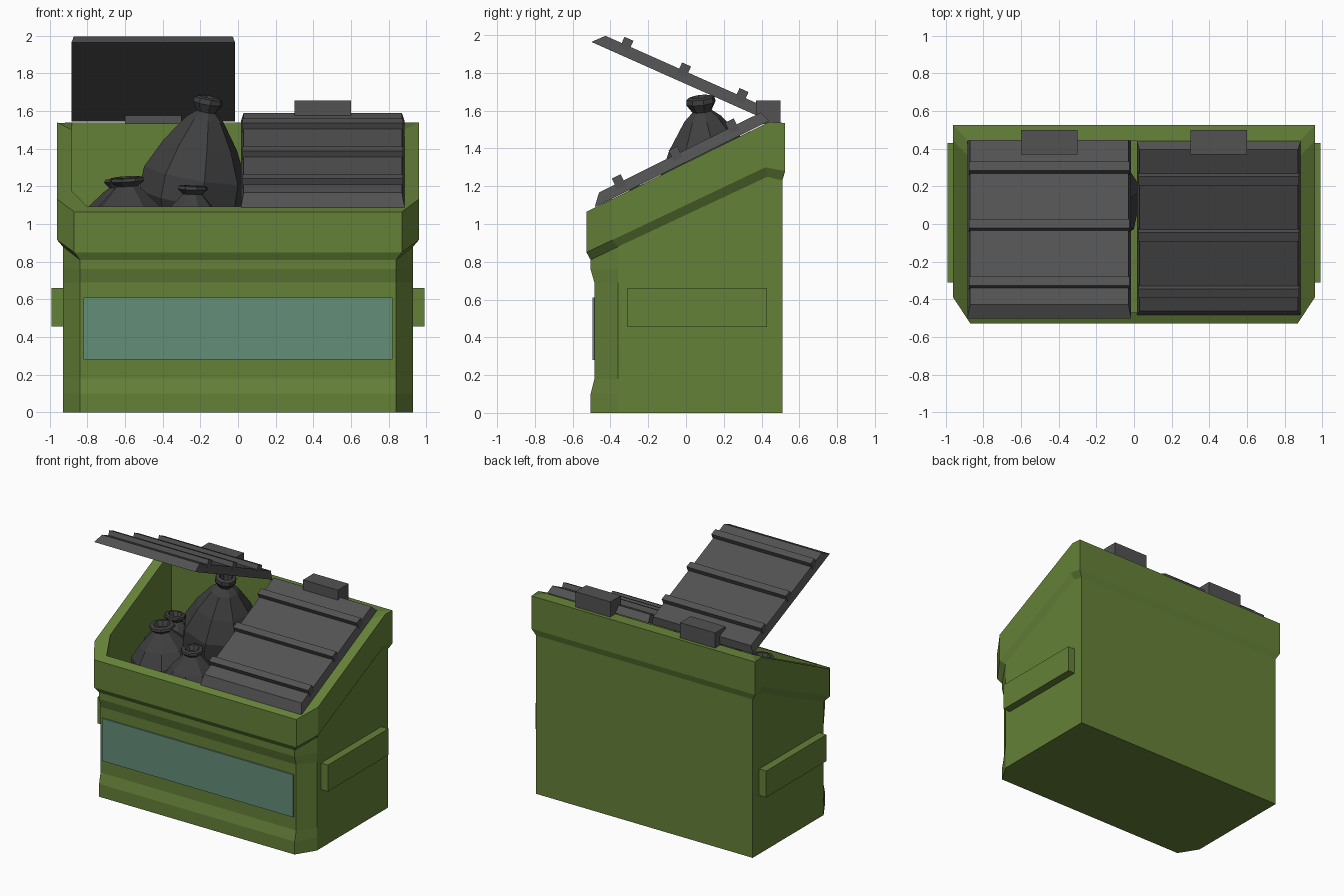
import bpy, bmesh, math
from mathutils import Matrix, Vector

if "Cube" in bpy.data.objects:
    bpy.data.objects.remove(bpy.data.objects["Cube"])


def material(name, rgb):
    m = bpy.data.materials.new(name)
    m.diffuse_color = (*rgb, 1)
    m.use_nodes = True
    m.node_tree.nodes["Principled BSDF"].inputs["Base Color"].default_value = m.diffuse_color
    return m


GREEN = material("green_paint", (0.13, 0.22, 0.04))
TEAL = material("teal_panel", (0.125, 0.27, 0.19))
LID = material("lid_plastic", (0.085, 0.085, 0.085))
BAG = material("bag_plastic", (0.05, 0.05, 0.05))


def finish(bm, name, mat):
    bmesh.ops.recalc_face_normals(bm, faces=bm.faces)
    me = bpy.data.meshes.new(name)
    bm.to_mesh(me)
    bm.free()
    me.materials.append(mat)
    ob = bpy.data.objects.new(name, me)
    bpy.context.collection.objects.link(ob)
    return ob


def loft(bm, rings):
    """Skin a stack of equal-sized point rings and cap both ends."""
    vs = [[bm.verts.new(p) for p in r] for r in rings]
    n = len(vs[0])
    for a, b in zip(vs, vs[1:]):
        for i in range(n):
            j = (i + 1) % n
            bm.faces.new((a[i], a[j], b[j], b[i]))
    bm.faces.new(vs[0])
    bm.faces.new(vs[-1])


def add_box(bm, lo, hi):
    mid = [(a + b) / 2 for a, b in zip(lo, hi)]
    size = [b - a for a, b in zip(lo, hi)]
    mat = Matrix.Translation(mid) @ Matrix.Diagonal((*size, 1))
    bmesh.ops.create_cube(bm, size=1, matrix=mat)


def box(name, lo, hi, mat):
    bm = bmesh.new()
    add_box(bm, lo, hi)
    return finish(bm, name, mat)


def ring(xo, xc, ys, zs):
    """Mirrored footprint with cut front corners: ys, zs run front to back."""
    half = list(zip((xc, xo, xo, xo), ys, zs))
    return half + [(-x, y, z) for x, y, z in reversed(half)]


# Bin body: ribbed front, flared sloping rim, hollow inside
def wall(yf, z):
    return ring(0.93, 0.84, (yf, -0.36, 0.43, 0.51), (z,) * 4)


bm = bmesh.new()
loft(bm, [
    wall(-0.505, 0), wall(-0.505, 0.10), wall(-0.485, 0.18),
    wall(-0.485, 0.69), wall(-0.505, 0.76),
    ring(0.93, 0.84, (-0.505, -0.36, 0.43, 0.51), (0.81, 0.88, 1.25, 1.23)),
    ring(0.96, 0.87, (-0.527, -0.39, 0.42, 0.525), (0.85, 0.915, 1.30, 1.28)),
    ring(0.96, 0.87, (-0.527, -0.39, 0.44, 0.525), (1.065, 1.132, 1.54, 1.535)),
    ring(0.88, 0.80, (-0.47, -0.31, 0.36, 0.44), (1.093, 1.172, 1.50, 1.54)),
    ring(0.88, 0.80, (-0.47, -0.31, 0.36, 0.44), (0.75,) * 4),
])
finish(bm, "bin_body", GREEN)

# Front panel
box("front_panel", (-0.82, -0.496, 0.28), (0.82, -0.48, 0.61), TEAL)

# Side lifting sleeves and lid hinges
for s, side in ((-1, "left"), (1, "right")):
    xs = sorted((s * 0.92, s * 0.99))
    box(side + "_lift_sleeve", (xs[0], -0.31, 0.455), (xs[1], 0.43, 0.66), GREEN)
    xs = sorted((s * 0.30, s * 0.60))
    box(side + "_hinge", (xs[0], 0.37, 1.53), (xs[1], 0.50, 1.655), LID)


# Lids: bevelled slab with three ribs, turned about the hinge line
def lid(name, x, degrees):
    bm = bmesh.new()
    loft(bm, [
        [(-0.435, 0, 0), (0.435, 0, 0), (0.435, -1.03, 0), (-0.435, -1.03, 0)],
        [(-0.42, -0.02, 0.06), (0.42, -0.02, 0.06),
         (0.42, -0.975, 0.06), (-0.42, -0.975, 0.06)],
    ])
    for u in (0.188, 0.521, 0.855):
        add_box(bm, (-0.427, -u - 0.026, 0.03), (0.427, -u + 0.026, 0.096))
    ob = finish(bm, name, LID)
    ob.location = (x, 0.44, 1.545)
    ob.rotation_euler.x = math.radians(degrees)


lid("closed_lid", 0.45, 26.3)
lid("open_lid", -0.45, -24)

# Rubbish bags: eight-sided turned sacks hanging below a tied neck
PROFILE = [(0.03, -0.06), (0.05, 0), (0.075, -0.008), (0.08, -0.035),
           (0.052, -0.08), (0.10, -0.12), (0.20, -0.26), (0.28, -0.42),
           (0.285, -0.55), (0.20, -0.70), (0.06, -0.76)]


def bag(name, neck, wide, tall, neck_wide, tilt, turn):
    bm = bmesh.new()
    rings = []
    for i, (r, z) in enumerate(PROFILE):
        k = r * (neck_wide if i < 5 else wide)
        rings.append([(k * math.cos(a), k * math.sin(a), z * tall)
                      for a in (math.tau * j / 8 + turn for j in range(8))])
    loft(bm, rings)
    ob = finish(bm, name, BAG)
    ob.location = neck
    ob.rotation_euler = [math.radians(t) for t in tilt]


bag("large_bag", (-0.155, 0.075, 1.675), 1.0, 1.0, 1.0, (7, 10, 0), 0.2)
bag("front_left_bag", (-0.59, -0.09, 1.25), 0.85, 0.6, 1.2, (4, -3, 0), 0.5)
bag("back_left_bag", (-0.63, 0.13, 1.235), 0.8, 0.6, 1.0, (-5, 3, 0), 0.1)
bag("front_middle_bag", (-0.24, -0.22, 1.205), 0.75, 0.58, 1.05, (3, 2, 0), 0.3)
